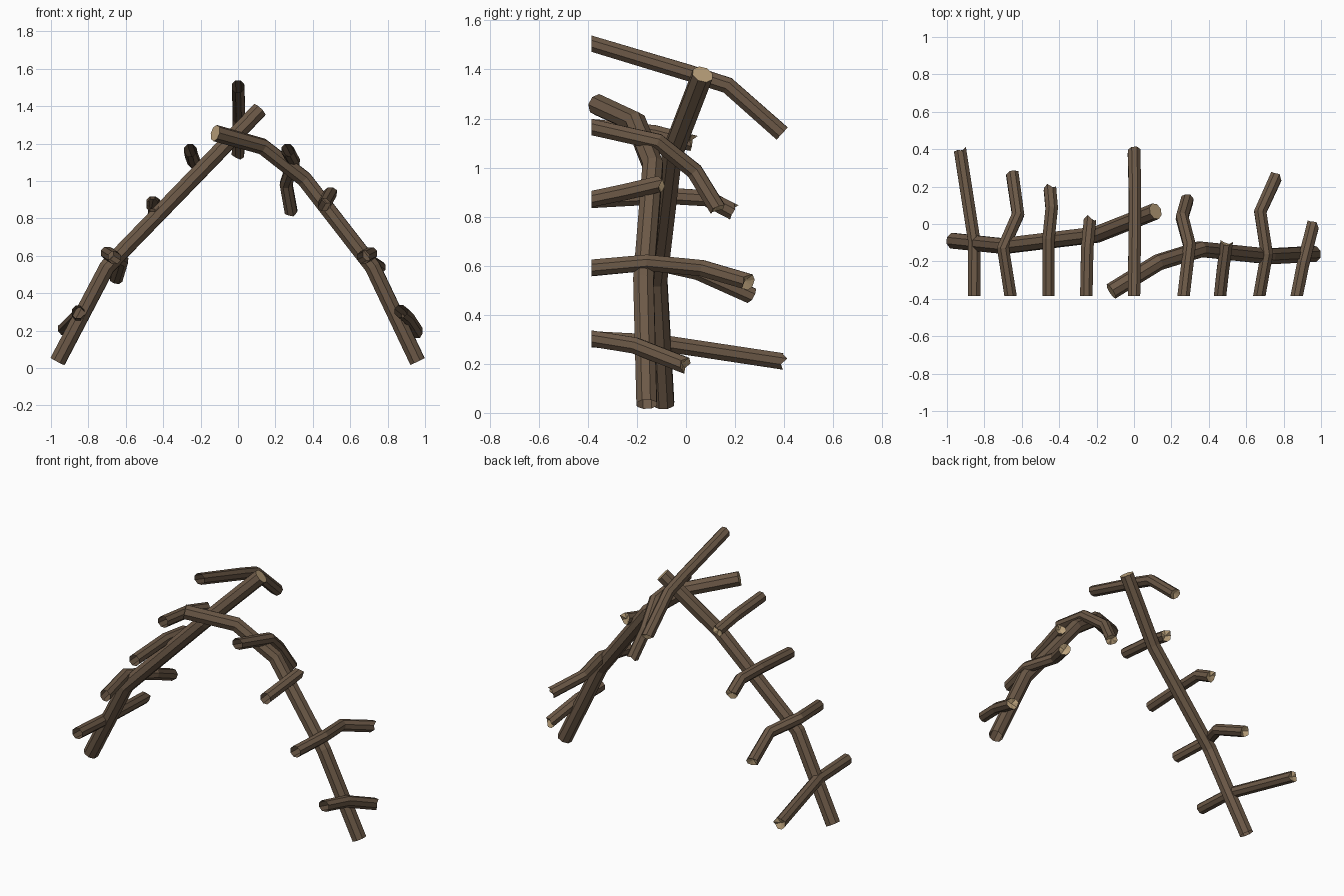
import bpy, bmesh, math, random
from mathutils import Vector

if "Cube" in bpy.data.objects:
    bpy.data.objects.remove(bpy.data.objects["Cube"])

random.seed(4)
SIDES = 8


def material(name, rgb):
    m = bpy.data.materials.new(name)
    m.diffuse_color = (*rgb, 1)
    m.use_nodes = True
    m.node_tree.nodes["Principled BSDF"].inputs["Base Color"].default_value = m.diffuse_color
    return m


bark = material("brown bark", (0.150, 0.100, 0.063))
wood = material("pale cut wood", (0.50, 0.36, 0.20))


def branch(name, points, radius, jag=0.0, start_dir=None):
    """Bent tube: open at the start, pale wood cap (optionally splintered) at the end."""
    pts = [Vector(p) for p in points]
    segs = [(b - a).normalized() for a, b in zip(pts, pts[1:])]
    dirs = [Vector(start_dir) if start_dir else segs[0]]
    dirs += [(a + b).normalized() for a, b in zip(segs, segs[1:])] + [segs[-1]]
    bm = bmesh.new()
    rings = []
    side = dirs[0].orthogonal().normalized()
    for i, (p, d) in enumerate(zip(pts, dirs)):
        side = (side - d * side.dot(d)).normalized()
        up = d.cross(side)
        last = i == len(pts) - 1
        ring = []
        for k in range(SIDES):
            a = 2 * math.pi * (k + 0.5) / SIDES
            co = p + (side * math.cos(a) + up * math.sin(a)) * radius
            if last:
                co += d * random.uniform(-jag, jag)
            ring.append(bm.verts.new(co))
        rings.append(ring)
    for r0, r1 in zip(rings, rings[1:]):
        for k in range(SIDES):
            n = (k + 1) % SIDES
            bm.faces.new((r0[k], r0[n], r1[n], r1[k]))
    # end grain
    tip = bm.verts.new(pts[-1] - dirs[-1] * jag)
    for k in range(SIDES):
        f = bm.faces.new((rings[-1][k], rings[-1][(k + 1) % SIDES], tip))
        f.material_index = 1
    mesh = bpy.data.meshes.new(name)
    bm.to_mesh(mesh)
    bm.free()
    mesh.materials.append(bark)
    mesh.materials.append(wood)
    ob = bpy.data.objects.new(name, mesh)
    bpy.context.collection.objects.link(ob)


# Two crossing rafters
branch("left_rafter", [(-0.965, -0.09, 0.035), (-0.70, -0.118, 0.54),
                       (-0.20, -0.057, 1.055), (0.115, 0.068, 1.38)], 0.045)
branch("right_rafter", [(0.96, -0.16, 0.035), (0.72, -0.173, 0.54), (0.355, -0.135, 1.01),
                        (0.13, -0.205, 1.185), (-0.122, -0.36, 1.256)], 0.045)

# Cross sticks, sawn flat at the front and broken at the back
F = -0.385
sticks = {
    "ridge_stick": [(0, F, 1.505), (0.005, 0.015, 1.385), (0.005, 0.17, 1.335), (0, 0.385, 1.145)],
    "left_stick_low": [(-0.855, F, 0.30), (-0.853, -0.10, 0.285), (-0.93, 0.395, 0.21)],
    "left_stick_mid": [(-0.66, F, 0.59), (-0.70, -0.13, 0.615), (-0.62, 0.05, 0.575),
                       (-0.65, 0.262, 0.48)],
    "left_stick_high": [(-0.457, F, 0.868), (-0.457, -0.08, 0.885), (-0.44, 0.085, 0.875),
                        (-0.45, 0.192, 0.82)],
    "left_stick_top": [(-0.255, F, 1.165), (-0.25, -0.13, 1.14), (-0.235, 0.025, 1.10)],
    "right_stick_top": [(0.265, F, 1.165), (0.297, -0.115, 1.105), (0.257, 0.035, 0.985),
                        (0.285, 0.13, 0.83)],
    "right_stick_high": [(0.46, F, 0.872), (0.475, -0.25, 0.90), (0.495, -0.10, 0.935)],
    "right_stick_mid": [(0.67, F, 0.592), (0.71, -0.16, 0.612), (0.675, 0.065, 0.59),
                        (0.76, 0.252, 0.535)],
    "right_stick_low": [(0.87, F, 0.303), (0.905, -0.21, 0.275), (0.957, -0.005, 0.195)],
}
for stick_name, path in sticks.items():
    branch(stick_name, path, 0.036, jag=0.014, start_dir=(0, 1, 0))
